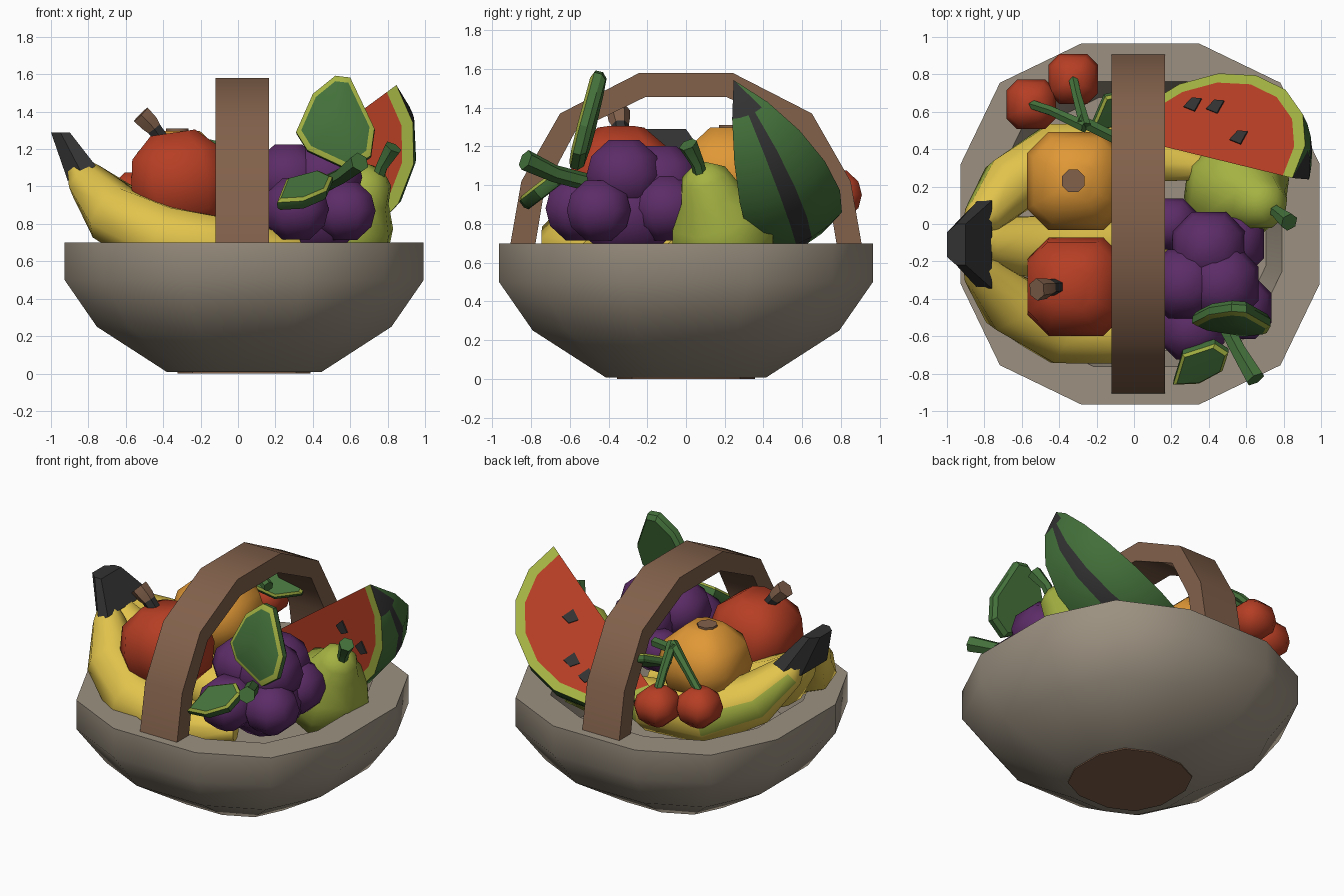
import bpy, bmesh, math
from mathutils import Vector as V

if "Cube" in bpy.data.objects:
    bpy.data.objects.remove(bpy.data.objects["Cube"])


def mat(name, r, g, b):
    m = bpy.data.materials.new(name)
    lin = [((c / 255 + 0.055) / 1.055) ** 2.4 for c in (r, g, b)]
    m.diffuse_color = (*lin, 1)
    m.use_nodes = True
    m.node_tree.nodes["Principled BSDF"].inputs["Base Color"].default_value = m.diffuse_color
    return m


GREY = mat("basket_grey", 156, 145, 129)
BROWN = mat("wood_brown", 130, 97, 75)
RED = mat("fruit_red", 182, 62, 36)
ORANGE = mat("orange_peel", 224, 152, 54)
YELLOW = mat("banana_yellow", 226, 196, 76)
PURPLE = mat("grape_purple", 92, 44, 103)
LIME = mat("lime_green", 164, 178, 66)
GREEN = mat("leaf_green", 67, 112, 58)
BLACK = mat("charcoal", 50, 50, 50)


def make(name, verts, faces, mats, idx=None, angle=50):
    me = bpy.data.meshes.new(name)
    me.from_pydata([tuple(v) for v in verts], [], faces)
    for m in mats:
        me.materials.append(m)
    if idx:
        me.polygons.foreach_set("material_index", idx)
    bm = bmesh.new()
    bm.from_mesh(me)
    bmesh.ops.remove_doubles(bm, verts=bm.verts, dist=0.0005)
    bmesh.ops.recalc_face_normals(bm, faces=bm.faces)
    bm.to_mesh(me)
    bm.free()
    ob = bpy.data.objects.new(name, me)
    bpy.context.collection.objects.link(ob)
    bpy.ops.object.select_all(action='DESELECT')
    ob.select_set(True)
    bpy.context.view_layer.objects.active = ob
    bpy.ops.object.shade_smooth_by_angle(angle=math.radians(angle))
    return ob


def loft(name, rings, mats, rule=None, angle=50):
    """Skin rings of equal count, capped; rule(ring, side) gives the material index."""
    n = len(rings[0])
    rule = rule or (lambda i, j: 0)
    verts = [p for r in rings for p in r]
    faces, idx = [], []
    for i in range(len(rings) - 1):
        for j in range(n):
            k = (j + 1) % n
            faces.append((i * n + j, i * n + k, (i + 1) * n + k, (i + 1) * n + j))
            idx.append(rule(i, j))
    last = (len(rings) - 1) * n
    faces += [tuple(range(n)), tuple(range(last, last + n))]
    idx += [rule(0, 0), rule(len(rings) - 2, 0)]
    return make(name, verts, faces, mats, idx, angle)


def tube(name, path, mats, n=8, rule=None, angle=50, square=0.0):
    """Sweep an n-gon along (x, y, z, radius) points; square > 0 makes it boxier."""
    pts = [V(p[:3]) for p in path]
    d = (pts[-1] - pts[0]).normalized()
    ref = V((0, 0, 1)) if abs(d.z) < 0.75 else V((0, 1, 0))
    rings = []
    for i, p in enumerate(path):
        t = (pts[min(i + 1, len(pts) - 1)] - pts[max(i - 1, 0)]).normalized()
        side = t.cross(ref).normalized()
        up = side.cross(t)
        angs = [2 * math.pi * (j + 0.5) / n for j in range(n)]
        angs = [a + square * math.sin(4 * a) for a in angs]
        r = p[3] * (1 + square / 2)
        rings.append([pts[i] + r * (math.cos(a) * side + math.sin(a) * up) for a in angs])
    return loft(name, rings, mats, rule, angle)


def turned(name, c, axis, profile, m, square=0.0):
    """Turned solid: (height, radius) pairs along an axis from c."""
    axis = V(axis).normalized()
    return tube(name, [(*(V(c) + axis * h), r) for h, r in profile], [m], angle=70, square=square)


def ball(name, c, r, m, square=0.12):
    prof = [(r * math.sin(math.radians(a)), 1.05 * r * math.cos(math.radians(a)))
            for a in (-66, -30, 0, 30, 66)]
    turned(name, c, (0, 0, 1), prof, m, square)


def prism(name, pts, off, m, angle=30):
    off = V(off)
    return loft(name, [[V(p) for p in pts], [V(p) + off for p in pts]], [m], angle=angle)


# basket bowl: rounded twelve-sided outline, thick flat rim
corner = [(0.96, 0.32), (0.75, 0.755), (0.315, 0.965)]
outline = (corner + [(-x, y) for x, y in corner[::-1]]
           + [(-x, -y) for x, y in corner] + [(x, -y) for x, y in corner[::-1]])
loft("basket_bowl", [[V((0.033 + x * s, y * s, z)) for x, y in outline] for s, z in
     [(0.43, 0.008), (0.82, 0.25), (1, 0.5), (1, 0.7), (0.79, 0.7), (0.7, 0.35)]], [GREY], angle=45)
prism("basket_base", [(0.033 + x * 0.37, y * 0.37, 0) for x, y in outline], (0, 0, 0.012), BROWN)

# handle: mirrored arch of square section
half = [((0.92, 0.62), (0.79, 0.62)), ((0.85, 1.02), (0.73, 0.98)),
        ((0.65, 1.37), (0.57, 1.28)), ((0.24, 1.58), (0.21, 1.455))]
arch = half + [((-a, b), (-c, d)) for (a, b), (c, d) in half[::-1]]
loft("basket_handle", [[V((-0.12, *o)), V((0.165, *o)), V((0.165, *i)), V((-0.12, *i))]
                       for o, i in arch], [BROWN], angle=45)

# bananas fanning from one dark stem block, lime streak on the back one
paths = {
    "banana_front": [(-0.85, -0.22, 1.1, 0.07), (-0.81, -0.26, 1.03, 0.11), (-0.67, -0.42, 0.86, 0.17),
                     (-0.4, -0.56, 0.71, 0.2), (0, -0.59, 0.66, 0.17), (0.32, -0.48, 0.66, 0.07)],
    "banana_middle": [(-0.85, -0.11, 1.1, 0.07), (-0.81, -0.11, 1.03, 0.11), (-0.67, -0.12, 0.88, 0.17),
                      (-0.36, -0.12, 0.74, 0.18), (0, -0.1, 0.68, 0.17), (0.3, -0.05, 0.65, 0.07)],
    "banana_back": [(-0.85, 0.0, 1.1, 0.07), (-0.81, 0.03, 1.03, 0.11), (-0.67, 0.2, 0.87, 0.17),
                    (-0.42, 0.36, 0.75, 0.19), (0, 0.38, 0.72, 0.17), (0.4, 0.3, 0.74, 0.07)]}
for nm, p in paths.items():
    back = nm == "banana_back"
    tube(nm, p, [YELLOW, LIME], rule=lambda i, j: int(back and j == 3 and i in (1, 2, 4)))
loft("banana_stem", [[V((cx + dx * a, -0.11 + dy * b, cz + dx * h)) for dx, dy in
     [(-1, -0.6), (0, -1), (1, -1), (1, 1), (0, 1), (-1, 0.6)]]
    for cx, cz, a, b, h in [(-0.835, 1.07, 0.075, 0.235, 0.04), (-0.95, 1.29, 0.05, 0.11, 0)]], [BLACK], angle=40)

# apple with stem
turned("apple", (-0.31, -0.335, 1.03), (-0.15, 0, 1),
       [(-0.26, 0.13), (-0.17, 0.25), (0, 0.285), (0.15, 0.255), (0.26, 0.13)], RED, 0.12)
tube("apple_stem", [(-0.36, -0.33, 1.19, 0.04), (-0.45, -0.34, 1.31, 0.045), (-0.47, -0.345, 1.335, 0.055),
                    (-0.52, -0.35, 1.385, 0.06)], [BLACK, BROWN], 6, lambda i, j: int(i > 0))

# orange with navel
ball("orange", (-0.31, 0.23, 1.05), 0.27, ORANGE)
tube("orange_navel", [(-0.325, 0.23, 1.27, 0.065), (-0.325, 0.23, 1.31, 0.065)], [BROWN])

# pear with stem
turned("pear", (0.55, 0.19, 0.74), (0.42, -0.26, 0.8),
       [(-0.25, 0.12), (-0.15, 0.25), (0, 0.29), (0.14, 0.25), (0.26, 0.16), (0.36, 0.125), (0.41, 0.06)], LIME)
tube("pear_stem", [(0.74, 0.08, 1.02, 0.035), (0.77, 0.06, 1.11, 0.035), (0.83, 0.01, 1.21, 0.05)], [GREEN], 6)

# grapes
for k, (x, y, z, r) in enumerate([
        (0.4, -0.13, 1.02, 0.2), (0.27, -0.32, 1.05, 0.19), (0.47, -0.32, 1.05, 0.2),
        (0.2, 0.0, 0.9, 0.14), (0.31, -0.55, 0.88, 0.18), (0.57, -0.45, 0.87, 0.17),
        (0.52, -0.1, 0.88, 0.18), (0.4, -0.3, 0.85, 0.25)]):
    ball(f"grape_{k}", (x, y, z), r, PURPLE, 0.05)
tube("grape_stem", [(0.44, -0.45, 1.0, 0.045), (0.56, -0.68, 1.06, 0.045), (0.65, -0.83, 1.13, 0.055)], [GREEN], 6)


def leaf(name, c, right, up, pts, thick):
    """Thick leaf with a lime bevel around its front."""
    c, right, up = V(c), V(right).normalized(), V(up).normalized()
    nrm = right.cross(up).normalized()
    put = lambda s, d: [c + right * x * s + up * y * s + nrm * d for x, y in pts]
    loft(name, [put(0.9, -thick), put(1, -thick * 0.6), put(1, 0), put(0.87, 0.015), put(0, 0.017)],
         [GREEN, LIME], lambda i, j: int(i == 2), 30)


leaf("grape_leaf_large", (0.53, -0.53, 1.34), (1, -0.05, 0), (0, 0.25, 1),
     [(-0.22, -0.05), (-0.16, -0.15), (0.07, -0.26), (0.18, -0.18), (0.2, -0.03),
      (0.07, 0.25), (-0.01, 0.26), (-0.13, 0.16)], 0.065)
leaf("grape_leaf_small", (0.36, -0.75, 1.0), (1, 0.1, 0.1), (0.1, 0.8, 0.6),
     [(-0.14, -0.12), (0.0, -0.13), (0.12, -0.06), (0.14, 0.06), (0.06, 0.13), (-0.11, 0.08)], 0.06)

# cherries with joined stems and a leaf
for k, (x, y, z) in enumerate([(-0.55, 0.64, 0.95), (-0.325, 0.775, 0.95)]):
    ball(f"cherry_{k}", (x, y, z), 0.137, RED)
    tube(f"cherry_stem_{k}", [(x, y, z + 0.1, 0.028), (x * 0.6 - 0.11, y * 0.6 + 0.22, 1.15, 0.028),
                              (-0.26, 0.52, 1.27, 0.035)], [GREEN], 6)
tube("cherry_twig", [(-0.3, 0.56, 1.25, 0.035), (-0.08, 0.45, 1.2, 0.035)], [GREEN], 6)
leaf("cherry_leaf", (-0.1, 0.6, 1.15), (0.8, 0.5, 0), (-0.4, 0.6, 0.5),
     [(-0.17, -0.02), (-0.03, -0.09), (0.14, -0.06), (0.18, 0.04), (0.0, 0.12)], 0.04)

# watermelon wedge: two half discs joined at a diameter, striped rind between
C, R = V((0.38, 0.36, 1.2)), 0.59
U = V((0.9, -0.22, 0.66)).normalized()
DA, DB = [(d - U * d.dot(U)).normalized() for d in (V((0.17, 0.87, -0.65)), V((0.45, -0.05, -0.8)))]
N = 8
arcs = [math.pi * i / N for i in range(N + 1)]


def on_arc(a, t, s):
    return C + s * R * (math.cos(a) * U + 0.95 * math.sin(a) * DA.lerp(DB, t).normalized())


verts, faces, idx = [], [], []


def add(pts, m):
    base = len(verts)
    verts.extend(pts)
    faces.append(tuple(range(base, base + len(pts))))
    idx.append(m)


for t in (0, 1):
    add([on_arc(a, t, 0.89) for a in arcs], 0)
    for a, b in zip(arcs, arcs[1:]):
        add([on_arc(a, t, 0.89), on_arc(a, t, 1), on_arc(b, t, 1), on_arc(b, t, 0.89)], 1)
cols = [0, 0.22, 0.42, 0.58, 0.8, 1]
for k in range(5):
    for i in range(N):
        q = [on_arc(arcs[i], cols[k], 1), on_arc(arcs[i + 1], cols[k], 1),
             on_arc(arcs[i + 1], cols[k + 1], 1), on_arc(arcs[i], cols[k + 1], 1)]
        if i in (0, N - 1):     # pole triangles
            q = [q[0], q[1], q[2]] if i == 0 else [q[0], q[1], q[3]]
        add(q, 3 if k == 2 or (i == 0 and k > 0) else 2)
make("watermelon", verts, faces, [RED, LIME, GREEN, BLACK], idx, 30)

# watermelon seeds on both cut faces
for f, (d, other) in enumerate([(DA, DB), (DB, DA)]):
    out = -(other - d * other.dot(d)).normalized()
    for k, (s, t) in enumerate([(-0.26, 0.29), (-0.12, 0.31), (0.13, 0.16), (0.22, 0.33)][:3 + f]):
        p = C + U * s + d * t
        prism(f"seed_{f}_{k}", [p + U * x + d * y for x, y in
              [(-0.045, -0.025), (-0.03, 0.04), (0.03, 0.05), (0.035, -0.035)]], out * 0.008, BLACK)
